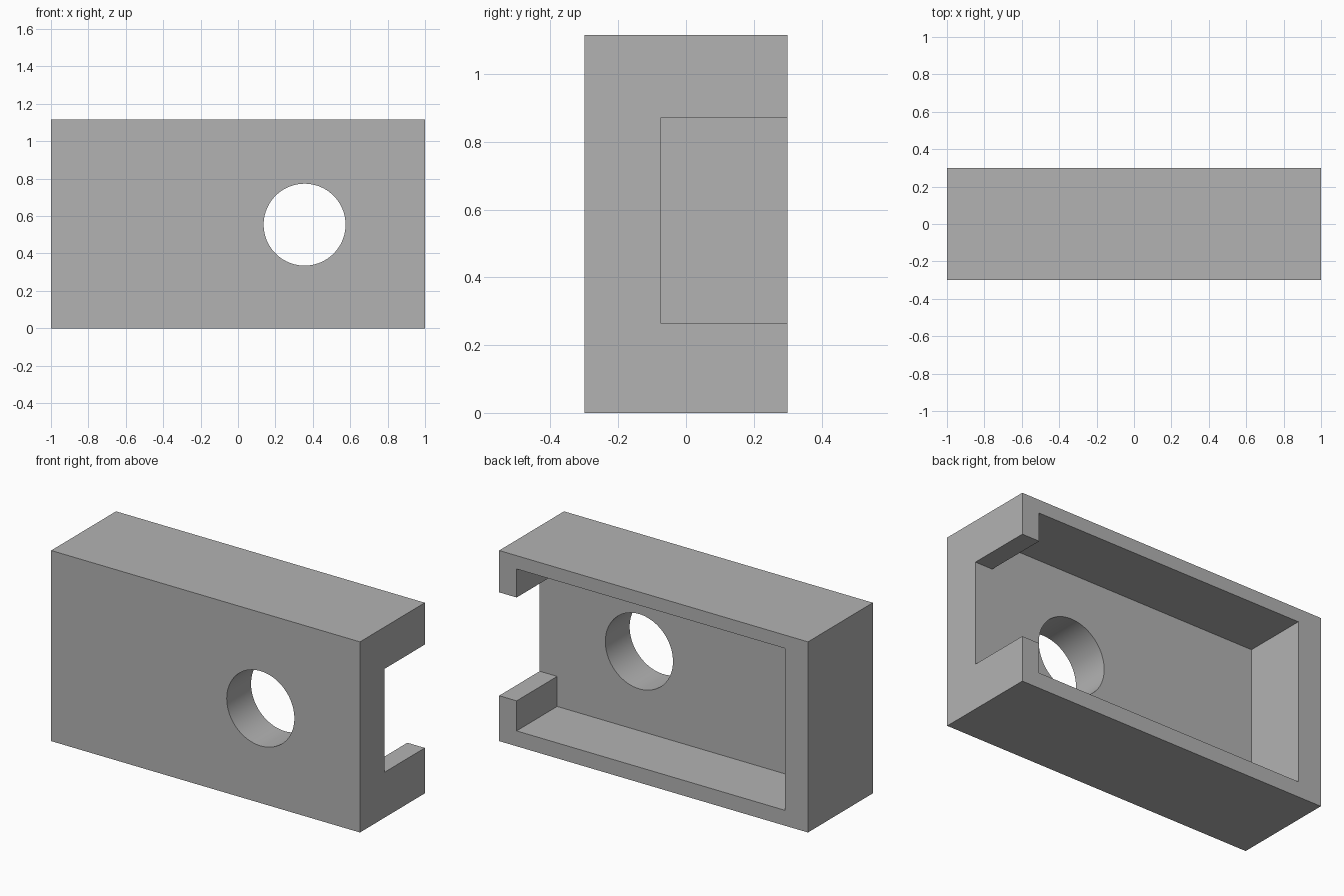
import bpy
import math

cube = bpy.data.objects.get("Cube")
if cube:
    bpy.data.objects.remove(cube, do_unlink=True)

W, D, H = 2.0, 0.6, 1.116   # outer size
FLOOR = -0.075              # depth of the pocket and the side slot
BEYOND = 0.1                # how far cutters reach past the block


def box(name, x, y, z):
    """Box from three (low, high) ranges."""
    spans = (x, y, z)
    bpy.ops.mesh.primitive_cube_add(size=1, location=[(a + b) / 2 for a, b in spans])
    ob = bpy.context.object
    ob.name = name
    ob.scale = [b - a for a, b in spans]
    bpy.ops.object.transform_apply(location=True, rotation=False, scale=True)
    return ob


def cut(body, cutter):
    """Subtract a cutter from the body and discard it."""
    cutter.hide_render = True
    mod = body.modifiers.new(cutter.name, "BOOLEAN")
    mod.operation = "DIFFERENCE"
    mod.solver = "EXACT"
    mod.object = cutter
    bpy.ops.object.select_all(action="DESELECT")
    body.select_set(True)
    bpy.context.view_layer.objects.active = body
    bpy.ops.object.modifier_apply(modifier=mod.name)
    bpy.data.objects.remove(cutter, do_unlink=True)


# Solid block
housing = box("housing", (-W / 2, W / 2), (-D / 2, D / 2), (0, H))

# Rectangular pocket in the back
cut(housing, box("pocket_cutter", (-0.85, 0.887), (FLOOR, D / 2 + BEYOND), (0.09, 1.038)))

# Slot through the left wall, open at the back
cut(housing, box("slot_cutter", (0.8, W / 2 + BEYOND), (FLOOR, D / 2 + BEYOND), (0.266, 0.871)))

# Round hole through the front plate
bpy.ops.mesh.primitive_cylinder_add(vertices=96, radius=0.219, depth=D + BEYOND,
                                    location=(0.356, 0, 0.554),
                                    rotation=(math.pi / 2, 0, 0))
hole = bpy.context.object
hole.name = "hole_cutter"
cut(housing, hole)

# Plain grey colour
grey = bpy.data.materials.new("grey")
grey.use_nodes = True
colour = (0.45, 0.45, 0.45, 1)
grey.diffuse_color = colour
grey.node_tree.nodes["Principled BSDF"].inputs["Base Color"].default_value = colour
housing.data.materials.clear()
housing.data.materials.append(grey)
for face in housing.data.polygons:
    face.material_index = 0

# Smooth hole wall, sharp edges elsewhere
bpy.ops.object.shade_smooth_by_angle(angle=math.radians(30))
